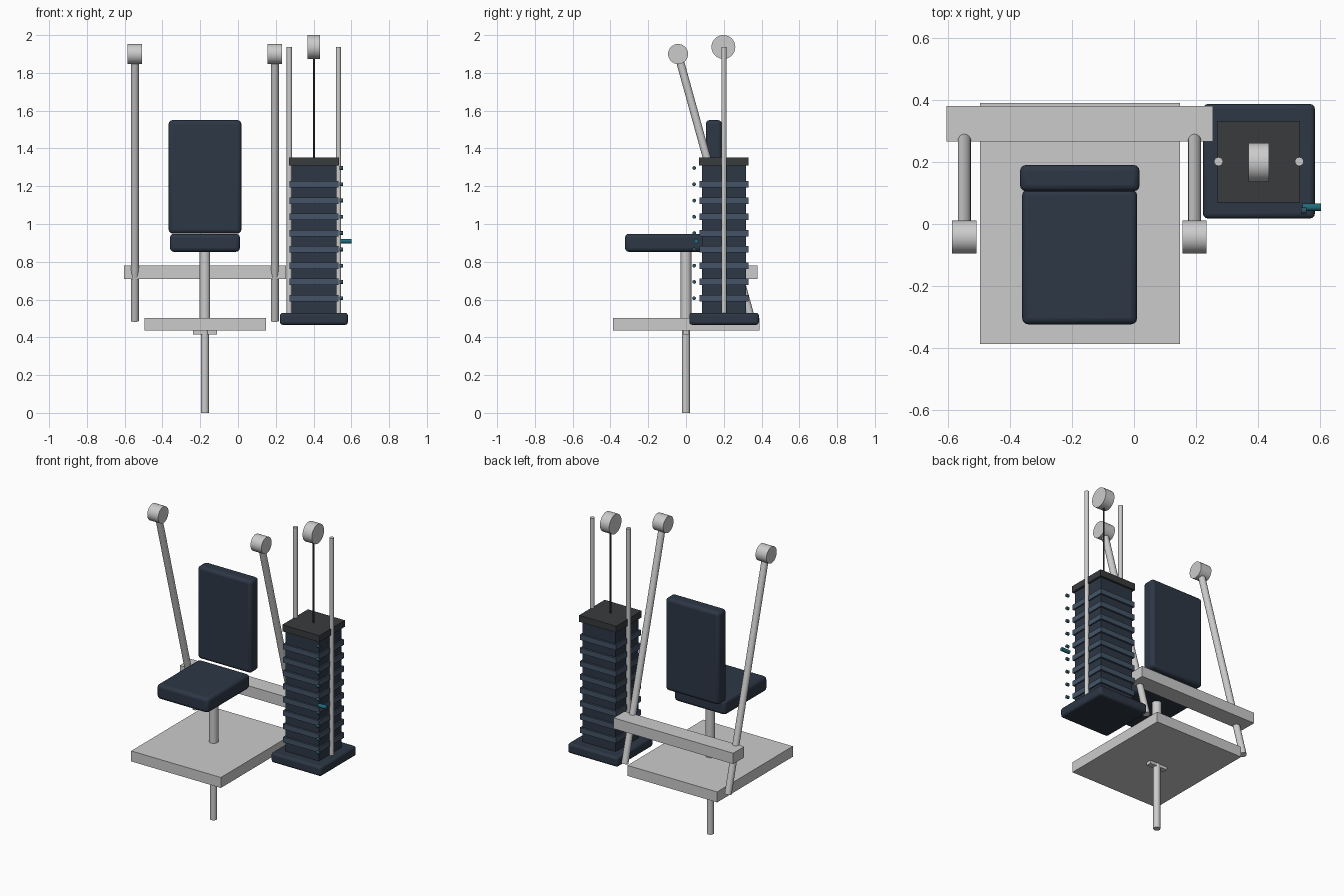
import bpy, math
from mathutils import Vector

if "Cube" in bpy.data.objects:
    bpy.data.objects.remove(bpy.data.objects["Cube"])


def material(name, rgb):
    m = bpy.data.materials.new(name)
    m.diffuse_color = (*rgb, 1)
    m.use_nodes = True
    m.node_tree.nodes["Principled BSDF"].inputs["Base Color"].default_value = m.diffuse_color
    return m


NAVY = material("navy", (0.026, 0.038, 0.06))
SLATE = material("slate", (0.058, 0.088, 0.135))
CHARCOAL = material("charcoal", (0.04, 0.043, 0.048))
TEAL = material("teal", (0.015, 0.15, 0.2))
DARK_TEAL = material("dark_teal", (0.03, 0.09, 0.13))


def box(name, x, y, z, mat=None, bevel=0.0):
    """Box from (min, max) ranges, with optional rounded edges."""
    bpy.ops.mesh.primitive_cube_add(size=1, location=[sum(r) / 2 for r in (x, y, z)])
    o = bpy.context.object
    o.name = name
    o.scale = [r[1] - r[0] for r in (x, y, z)]
    bpy.ops.object.transform_apply(location=False, rotation=False, scale=True)
    if mat:
        o.data.materials.append(mat)
    if bevel:
        b = o.modifiers.new("rounding", 'BEVEL')
        b.width, b.segments = bevel, 3
        bpy.ops.object.shade_smooth_by_angle(angle=math.radians(35))
    return o


def rod(name, a, b, radius, mat=None, sides=32):
    """Cylinder between two points."""
    a, b = Vector(a), Vector(b)
    d = b - a
    bpy.ops.mesh.primitive_cylinder_add(vertices=sides, radius=radius, depth=d.length,
                                        location=(a + b) / 2)
    o = bpy.context.object
    o.name = name
    o.rotation_euler = d.to_track_quat('Z', 'Y').to_euler()
    if mat:
        o.data.materials.append(mat)
    bpy.ops.object.shade_smooth_by_angle(angle=math.radians(35))
    return o


# Platform and seat post
box("platform", (-0.496, 0.148), (-0.387, 0.389), (0.435, 0.503))
rod("lower_post", (-0.175, 0, 0), (-0.175, 0, 0.44), 0.021)
rod("seat_post", (-0.175, 0, 0.44), (-0.175, 0, 0.87), 0.028)
box("post_bracket", (-0.239, -0.112), (-0.017, 0.017), (0.415, 0.437))

# Upholstery
box("seat", (-0.36, 0.01), (-0.323, 0.112), (0.853, 0.948), NAVY, 0.02)
box("backrest", (-0.367, 0.018), (0.105, 0.19), (0.95, 1.55), NAVY, 0.02)

# Rear crossbar with tilted arms and grip rollers
box("crossbar", (-0.604, 0.255), (0.266, 0.379), (0.709, 0.779))
for side, x in (("left", -0.546), ("right", 0.195)):
    rod(side + "_arm", (x, 0.348, 0.487), (x, -0.042, 1.9), 0.021)
    rod(side + "_roller", (x - 0.039, -0.042, 1.9), (x + 0.039, -0.042, 1.9), 0.053)

# Weight stack
CX, CY = 0.402, 0.201
box("stack_base", (0.222, 0.582), (0.018, 0.386), (0.466, 0.53), NAVY, 0.015)
box("stack_core", (CX - 0.12, CX + 0.12), (CY - 0.117, CY + 0.117), (0.52, 1.32), NAVY)
for i in range(8):
    z = 0.607 + i * 0.0862
    box(f"weight_plate_{i + 1}", (CX - 0.129, CX + 0.129), (CY - 0.129, CY + 0.129),
        (z - 0.017, z + 0.017), SLATE)
box("stack_cap", (CX - 0.133, CX + 0.133), (CY - 0.131, CY + 0.131), (1.31, 1.352), CHARCOAL)

# Selector studs and pin
for i in range(9):
    z = 0.607 + i * 0.0862
    rod(f"selector_stud_{i + 1}", (0.538, 0.043, z), (0.556, 0.043, z), 0.01, DARK_TEAL, 12)
rod("selector_pin", (0.543, 0.054, 0.909), (0.602, 0.054, 0.909), 0.012, TEAL, 16)

# Guide rods, cable and pulley
for side, s in (("left", -1), ("right", 1)):
    x = CX + s * 0.13
    rod(side + "_guide_rod", (x, CY, 0.52), (x, CY, 1.938), 0.014)
rod("cable", (CX, CY, 1.35), (CX, CY, 1.9), 0.005, CHARCOAL, 12)
rod("pulley", (CX - 0.033, CY - 0.003, 1.937), (CX + 0.033, CY - 0.003, 1.937), 0.063, None, 40)
